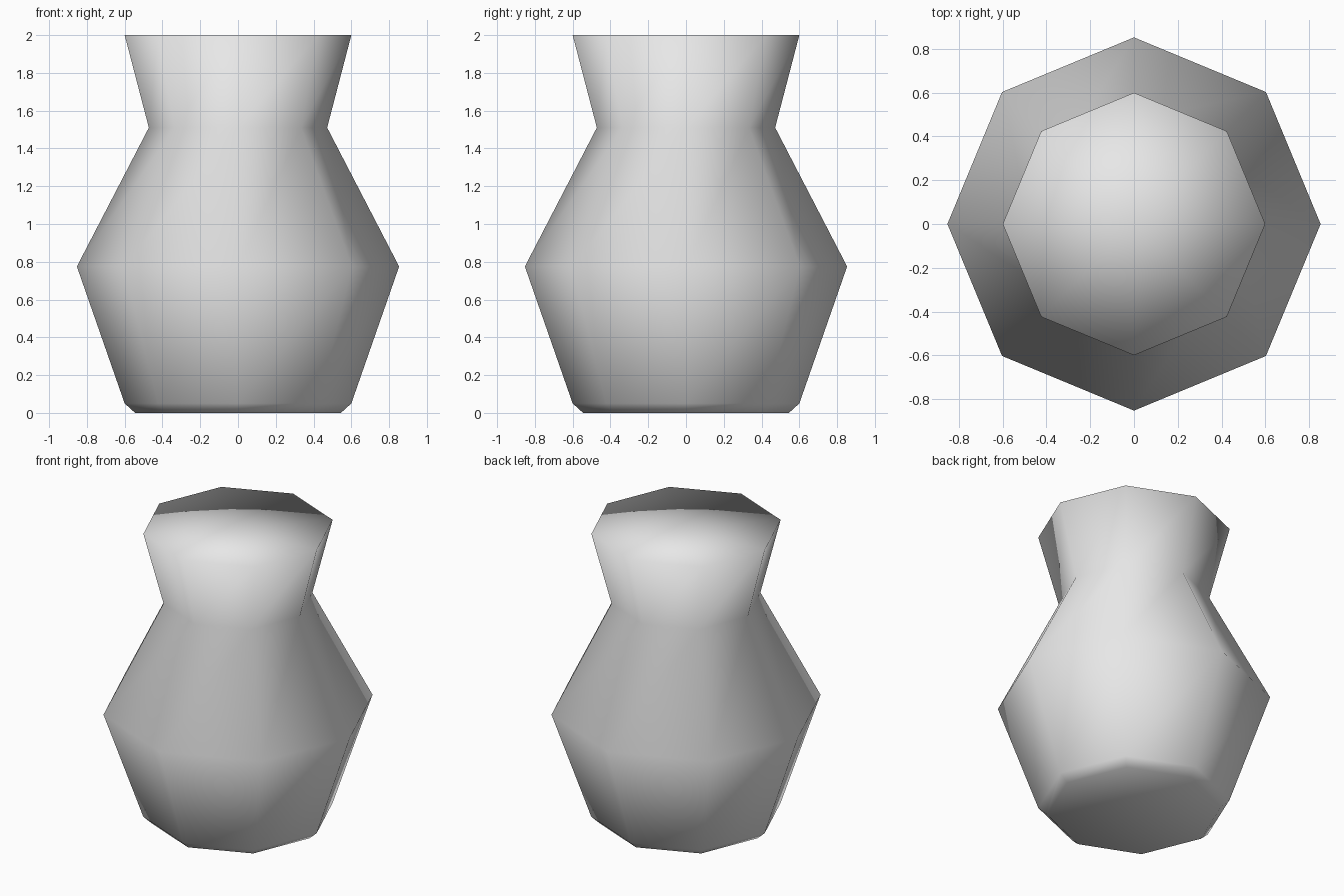
import bpy, bmesh, math

cube = bpy.data.objects.get("Cube")
if cube:
    bpy.data.objects.remove(cube, do_unlink=True)

SIDES = 8
# Radius and height of each ring, from foot to rim
PROFILE = [(0.545, 0), (0.6, 0.05), (0.853, 0.775), (0.472, 1.51), (0.6, 2)]

# Plain grey material
grey = bpy.data.materials.new("plain_grey")
grey.use_nodes = True
colour = (0.8, 0.8, 0.8, 1)
grey.diffuse_color = colour
grey.node_tree.nodes["Principled BSDF"].inputs["Base Color"].default_value = colour

bm = bmesh.new()


def add_ring(radius, z):
    angles = [2 * math.pi * i / SIDES for i in range(SIDES)]
    return [bm.verts.new((radius * math.cos(a), radius * math.sin(a), z)) for a in angles]


# Closed eight-sided walls
rings = [add_ring(r, z) for r, z in PROFILE]
for low, high in zip(rings, rings[1:]):
    for i in range(SIDES):
        j = (i + 1) % SIDES
        bm.faces.new((low[i], low[j], high[j], high[i]))

# Foot and mouth caps, each a fan around a centre point
for ring, (radius, z) in ((rings[0], PROFILE[0]), (rings[-1], PROFILE[-1])):
    centre = bm.verts.new((0, 0, z))
    for i in range(SIDES):
        bm.faces.new((centre, ring[i], ring[(i + 1) % SIDES]))

bmesh.ops.recalc_face_normals(bm, faces=bm.faces)
# Soft shading over every edge
for face in bm.faces:
    face.smooth = True

mesh = bpy.data.meshes.new("vase")
bm.to_mesh(mesh)
bm.free()
mesh.materials.append(grey)
vase = bpy.data.objects.new("vase", mesh)
bpy.context.collection.objects.link(vase)
